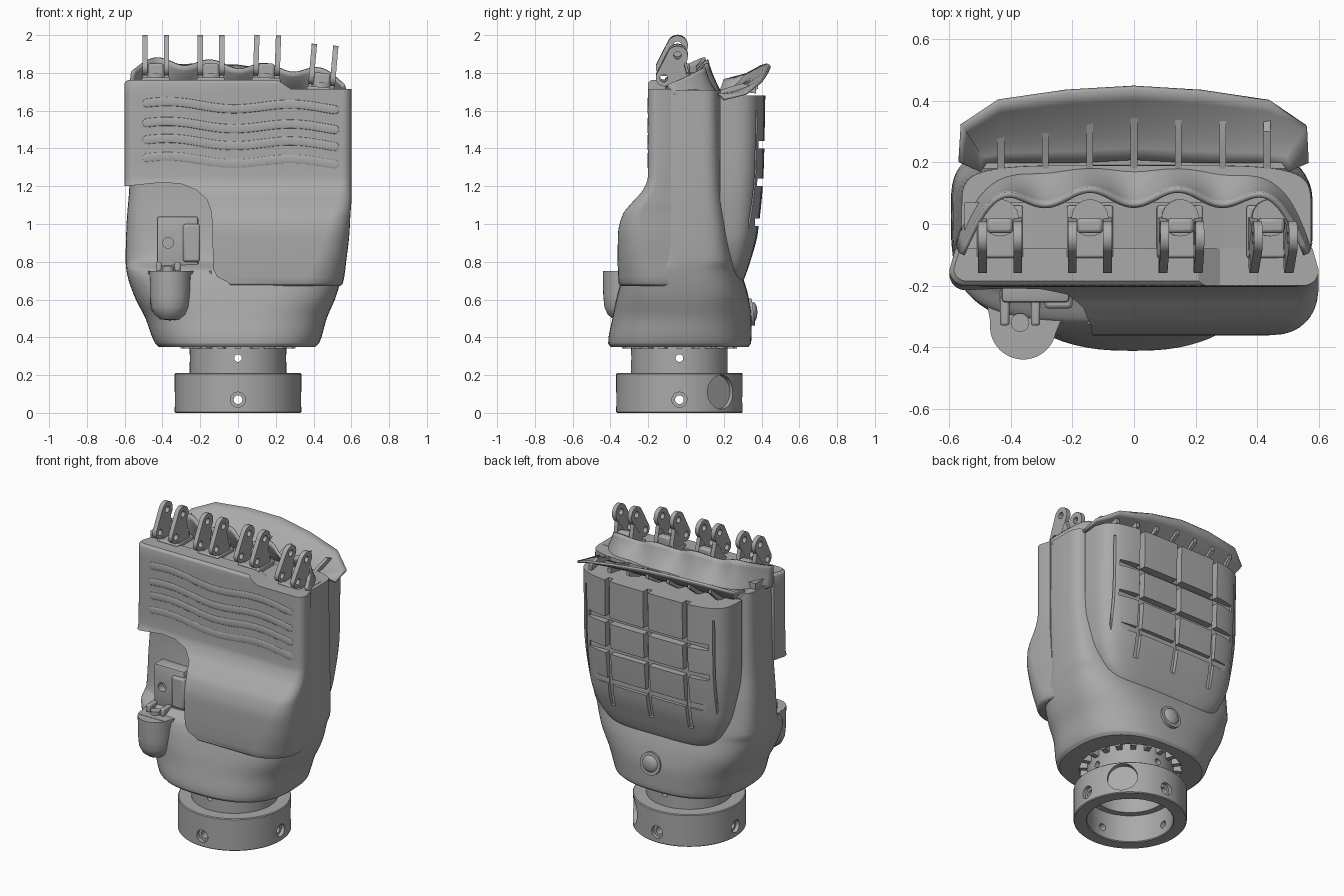
import bpy, bmesh, math
from mathutils import Vector

cube = bpy.data.objects.get("Cube")
if cube:
    bpy.data.objects.remove(cube, do_unlink=True)

grey = bpy.data.materials.new("mid_grey")
grey.use_nodes = True
colour = (0.4, 0.4, 0.4, 1)
grey.diffuse_color = colour
for node in grey.node_tree.nodes:
    if node.type == 'BSDF_PRINCIPLED':
        node.inputs["Base Color"].default_value = colour
parts = []
CY = -0.035  # wrist axis


def add(name, verts, faces):
    me = bpy.data.meshes.new(name)
    me.from_pydata([tuple(v) for v in verts], [], faces)
    bm = bmesh.new()
    bm.from_mesh(me)
    bmesh.ops.recalc_face_normals(bm, faces=bm.faces[:])
    bm.to_mesh(me)
    bm.free()
    ob = bpy.data.objects.new(name, me)
    bpy.context.scene.collection.objects.link(ob)
    parts.append(ob)
    return ob


def loft(name, rings):
    n, m = len(rings[0]), len(rings)
    faces = [(j*n+i, j*n+(i+1) % n, (j+1)*n+(i+1) % n, (j+1)*n+i) for j in range(m-1) for i in range(n)]
    faces += [tuple(range(n))[::-1], tuple(range((m-1)*n, m*n))]
    return add(name, [p for r in rings for p in r], faces)


def sheet(name, rows, thick):
    n = len(rows[0])
    faces = [(j*n+i, j*n+i+1, (j+1)*n+i+1, (j+1)*n+i) for j in range(len(rows)-1) for i in range(n-1)]
    ob = add(name, [p for r in rows for p in r], faces)
    mod = ob.modifiers.new("thickness", 'SOLIDIFY')
    mod.thickness, mod.offset = thick, 0


def lathe(name, prof, cx, cy, n=64):
    k = len(prof)
    verts = [(cx+r*math.cos(2*math.pi*i/n), cy+r*math.sin(2*math.pi*i/n), z) for i in range(n) for r, z in prof]
    faces = [(i*k+j, i*k+(j+1) % k, (i+1) % n*k+(j+1) % k, (i+1) % n*k+j) for i in range(n) for j in range(k)]
    return add(name, verts, faces)


def prism(name, outline, axis, lo, hi):
    place = {'x': lambda t, u, v: (t, u, v), 'y': lambda t, u, v: (u, t, v), 'z': lambda t, u, v: (u, v, t)}[axis]
    return loft(name, [[place(t, u, v) for u, v in outline] for t in (lo, hi)])


def box(name, x0, x1, y0, y1, z0, z1, bevel=0):
    ob = prism(name, [(y0, z0), (y1, z0), (y1, z1), (y0, z1)], 'x', x0, x1)
    if bevel:
        mod = ob.modifiers.new("soft_edges", 'BEVEL')
        mod.width, mod.segments = bevel, 2
    return ob


def rod(name, a, b, r, n=32):
    a, b = Vector(a), Vector(b)
    q = (b-a).to_track_quat('Z', 'Y')
    ring = [q @ Vector((r*math.cos(2*math.pi*i/n), r*math.sin(2*math.pi*i/n), 0)) for i in range(n)]
    return loft(name, [[a+p for p in ring], [b+p for p in ring]])


def bake(ob):
    bpy.context.view_layer.update()
    dg = bpy.context.evaluated_depsgraph_get()
    return bpy.data.meshes.new_from_object(ob.evaluated_get(dg))


def cut(ob, cutter):
    mod = ob.modifiers.new("cut", 'BOOLEAN')
    mod.operation, mod.solver, mod.object = 'DIFFERENCE', 'EXACT', cutter
    me = bake(ob)
    ob.modifiers.clear()
    ob.data = me
    parts.remove(cutter)
    bpy.data.objects.remove(cutter, do_unlink=True)


def smooth_rows(rows, n=5):
    # Monotone interpolation over the first column, so rows never fold back
    def slopes(col):
        d = [(col[i+1]-col[i])/(rows[i+1][0]-rows[i][0]) for i in range(len(rows)-1)]
        return [d[0]] + [2*a*b/(a+b) if a*b > 0 else 0 for a, b in zip(d, d[1:])] + [d[-1]]
    cols = list(zip(*rows))
    m = [slopes(c) for c in cols]
    out = []
    for i in range(len(rows)-1):
        h = rows[i+1][0]-rows[i][0]
        for t in (s/n for s in range(n)):
            w = t*t*(3-2*t)
            out.append([c[i]*(1-w)+c[i+1]*w+h*t*(1-t)*((1-t)*s[i]-t*s[i+1]) for c, s in zip(cols, m)])
    return out+[list(rows[-1])]


def power(v, e):
    return math.copysign(abs(v)**e, v)


# Main shell: z, left, right, front, back, squareness
shell = [(.35, -.42, .41, -.40, .33, 2.5), (.37, -.44, .43, -.412, .345, 2.5), (.5, -.49, .47, -.39, .348, 2.6),
         (.62, -.55, .52, -.365, .33, 3), (.75, -.59, .555, -.32, .29, 3.5), (.81, -.595, .565, -.22, .27, 4),
         (1.0, -.59, .575, -.185, .235, 4.5), (1.2, -.575, .58, -.17, .205, 5), (1.71, -.56, .575, -.17, .19, 5.5)]
rings = []
for z, l, r, f, b, e in smooth_rows(shell):
    angles = [2*math.pi*i/72 for i in range(72)]
    rings.append([((l+r)/2+(r-l)/2*power(math.cos(a), 2/e), (f+b)/2+(b-f)/2*power(math.sin(a), 2/e), z) for a in angles])
body = loft("hand_body", rings)
cut(body, rod("cavity", (0, CY, .2), (0, CY, .48), .3, 64))

# Palm cover: z, right edge, front, corner radius
cover = [(.672, .54, -.34, .2), (.685, .555, -.357, .2), (.82, .575, -.362, .16), (.95, .59, -.36, .13), (1.05, .595, -.335, .1),
         (1.12, .6, -.28, .08), (1.18, .6, -.228, .06), (1.25, .6, -.202, .05), (1.5, .6, -.2, .05),
         (1.745, .6, -.2, .05), (1.762, .585, -.185, .04)]
rings = []
for z, w, f, r in smooth_rows(cover, 4):
    arc = [(r*(1-math.cos(a)), r*(1-math.sin(a))) for a in (i*math.pi/16 for i in range(9))]
    edge = -w if z > 1.7 else -.6
    rings.append([(edge+.02, -.08, z)] + [(edge+u, f+v, z) for u, v in arc]
                 + [(w-u, f+v, z) for u, v in reversed(arc)] + [(w-.02, -.08, z)])
palm = loft("palm_cover", rings)
cut(palm, prism("thumb_opening", [(-.8, 1.2), (-.6, 1.2), (-.4, 1.22), (-.3, 1.212), (-.22, 1.18), (-.165, 1.13), (-.14, 1.06),
                                  (-.13, .76), (-.11, .72), (-.05, .69), (0, .6), (-.8, .6)], 'y', -.6, .1))
cut(palm, prism("top_step", [(.2, 1.768), (.28, 1.715), (.8, 1.715), (.8, 1.9), (.2, 1.9)], 'y', -.6, .1))
prism("knuckle_deck", [(-.55, 1.68), (-.55, 1.75), (.2, 1.75), (.28, 1.712), (.55, 1.712), (.55, 1.68)], 'y', -.1, .07)

# Wavy grip ridges
for k, z in enumerate((1.635, 1.53, 1.44, 1.345)):
    cu = bpy.data.curves.new("grip_curve", 'CURVE')
    cu.dimensions, cu.bevel_depth, cu.use_fill_caps = '3D', .023, True
    sp = cu.splines.new('POLY')
    sp.points.add(48)
    for i, p in enumerate(sp.points):
        t = .5-.5*math.cos(math.pi*i/48)
        p.co = (-.505+1.04*t, 0, z+.016*math.cos(2*math.pi*1.6*t-1.4)-.022*t, 1)
        p.radius = max(.1, math.sqrt(1-(1-min(1, min(t, 1-t)/.022))**2))
    tmp = bpy.data.objects.new("grip_curve", cu)
    bpy.context.scene.collection.objects.link(tmp)
    ridge = bpy.data.objects.new(f"grip_ridge_{k+1}", bake(tmp))
    bpy.data.objects.remove(tmp, do_unlink=True)
    ridge.location.y, ridge.scale.y = -.2, .2
    bpy.context.scene.collection.objects.link(ridge)
    parts.append(ridge)

# Back plate with grooves: z, half width, front, back
plate = [(.69, .3, .22, .297), (.72, .37, .21, .312), (.8, .44, .2, .34), (.95, .495, .18, .38), (1.3, .53, .18, .412), (1.68, .53, .18, .42)]
rings = []
for z, w, f, b in smooth_rows(plate):
    angles = [math.pi*i/40 for i in range(41)]
    rings.append([(w*power(math.cos(a), .5), f+(b-f)*math.sin(a)**.5, z) for a in angles])
back = loft("back_plate", rings)
for z in (1.42, 1.22, 1.01):
    cut(back, box("groove", -.43, .43, .364, .6, z-.02, z+.02))
for x in (-.28, 0, .28):
    cut(back, prism("groove", [(.33, .84), (.36, 1.0), (.375, 1.8), (.6, 1.8), (.6, .84)], 'x', x-.017, x+.017))
for x in (-.46, .46):
    cut(back, box("seam", x-.006, x+.006, .33, .6, .9, 1.6))

# Flared lip above the back plate, with ribs
half_top = [(.565, .2), (.56, .32), (.44, .4), (.22, .432)]
half_low = [(.5, .17), (.48, .2), (.4, .2), (.2, .2)]


def mirrored(half, mid):
    return [(-x, y) for x, y in half] + [(0, mid)] + half[::-1]


rows = []
for v in (i/6 for i in range(7)):
    row = []
    for (x0, y0), (x1, y1) in zip(mirrored(half_low, .21), mirrored(half_top, .445)):
        rise = .025-.09*x1+2.1*(y1-.2)**2
        row.append((x0+(x1-x0)*v, y0+(y1-y0)*v, 1.687+rise*v**1.4))
    rows.append(row)
sheet("back_lip", rows, .014)
for i in range(-3, 4):
    x, end, tip = i*.144, .4-.01*abs(i), 1.79-.013*i-.01*abs(i)
    prism(f"lip_rib_{i+4}", [(.18, 1.68), (.3, 1.7), (end, tip-.03), (end, tip), (.3, 1.745), (.18, 1.71)], 'x', x-.011, x+.011)

# Scalloped knuckle rim
rows = []
for v in (j/6 for j in range(7)):
    row = []
    for u in (i/40-1 for i in range(81)):
        c, e = math.cos(2*math.pi*(.56*u-.143)/.287), abs(u)**8
        top = Vector((.558*u, .085+.025*c-.16*e, 1.84+.02*c-.035*u-.05*e))
        low = Vector((.572*u, .185-.03*u*u-.22*e, 1.685))
        p = top.lerp(low, v)
        p.y = top.y+(low.y-top.y)*v**1.3
        row.append(p)
    rows.append(row)
sheet("knuckle_rim", rows, .018)


# Finger hinges
def link(a, ra, b, rb):
    t = math.atan2(a[1]-b[1], a[0]-b[0])
    out = []
    for (y, z), r, s in ((a, ra, -math.pi/2), (b, rb, math.pi/2)):
        out += [(y+r*math.cos(t+s+math.pi*i/14), z+r*math.sin(t+s+math.pi*i/14)) for i in range(15)]
    return out


for k, x in enumerate((-.435, -.143, .147, .435)):
    drop, lean = (0, 0, 0, .05)[k], math.radians((0, 0, 2, 5)[k])
    start = len(parts)
    for s in (-.057, .057):
        lug = prism(f"finger_{k+1}_lug", link((-.045, .245), .055, (-.115, .13), .045), 'x', s-.014, s+.014)
        for y, z in ((-.045, .25), (-.118, .128)):
            cut(lug, rod("pin_hole", (s-.1, y, z), (s+.1, y, z), .02, 20))
        prism(f"finger_{k+1}_foot", [(-.1, 0), (.03, 0), (.02, .09), (-.01, .2), (-.07, .15), (-.09, .09)], 'x', s-.013, s+.013)
    box(f"finger_{k+1}_base", -.075, .075, -.11, .06, -.01, .075, .008)
    box(f"finger_{k+1}_tongue", -.042, .042, -.03, .02, .07, .15, .012)
    rod(f"finger_{k+1}_pulley", (0, .02, 0), (0, .02, .1), .06)
    for ob in parts[start:]:
        ob.location = (x, 0, 1.7-drop)
        ob.rotation_euler.y = lean

# Thumb socket
lathe("thumb_housing", [(.002, .49), (.05, .495), (.082, .52), (.1, .56), (.106, .62), (.108, .75), (.002, .75)], -.36, -.332)
prism("thumb_flange", [(-.5, -.15), (-.47, -.3), (-.455, -.38), (-.265, -.38), (-.24, -.32), (-.19, -.29), (-.14, -.33), (-.13, -.15)],
      'z', .735, .752)
box("thumb_shoulder", -.466, -.254, -.33, -.15, .53, .75, .03)
bracket = box("thumb_bracket", -.43, -.21, -.255, -.15, .74, 1.04, .012)
cut(bracket, rod("bracket_hole", (-.37, -.4, .9), (-.37, -.21, .9), .028))
box("thumb_side_block", -.29, -.2, -.275, -.15, .8, 1.0, .012)
for x in (-.42, -.32):
    box("thumb_fork", x-.015, x+.015, -.33, -.2, .75, .8, .008)
rod("thumb_pin", (-.37, -.32, .74), (-.37, -.32, .775), .03)

# Back button
rod("button_rim", (.01, .32, .53), (.01, .357, .535), .072, 40)
dome = [(.055*math.cos(a), .025*math.sin(a)) for a in (i*math.pi/16 for i in range(8))]
loft("button_dome", [[(.01+r*math.cos(2*math.pi*i/32), .353+h, .533+r*math.sin(2*math.pi*i/32)) for i in range(32)] for r, h in dome])

# Wrist
ring = lathe("wrist_ring", [(.255, .005), (.26, 0), (.33, 0), (.335, .005), (.335, .205), (.33, .21), (.255, .21)], 0, CY)
neck = lathe("wrist_neck", [(.215, .18), (.256, .18), (.255, .48), (.215, .48)], 0, CY)
centre = Vector((0, CY, 0))
for i in range(4):
    d = Vector((math.cos(i*math.pi/2), math.sin(i*math.pi/2), 0))
    for ob, r, a, z in ((ring, .04, .31, .07), (ring, .023, .2, .07), (neck, .02, .18, .29)):
        up = centre+Vector((0, 0, z))
        cut(ob, rod("screw_hole", up+d*a, up+d*.4, r, 24))
d = Vector((math.cos(.73), math.sin(.73), 0))
up = centre+Vector((0, 0, .11))
cut(ring, rod("port", up+d*.3, up+d*.4, .09, 40))
for i in range(20):
    tooth = box(f"wrist_tooth_{i+1}", .25, .305, -.016, .016, .34, .46)
    tooth.location.y, tooth.rotation_euler.z = CY, i*math.pi/10

# Colour and shading
for ob in bpy.context.view_layer.objects:
    ob.select_set(False)
for ob in parts:
    ob.data.materials.clear()
    ob.data.materials.append(grey)
    ob.select_set(True)
bpy.context.view_layer.objects.active = body
bpy.ops.object.shade_smooth_by_angle(angle=math.radians(32))
